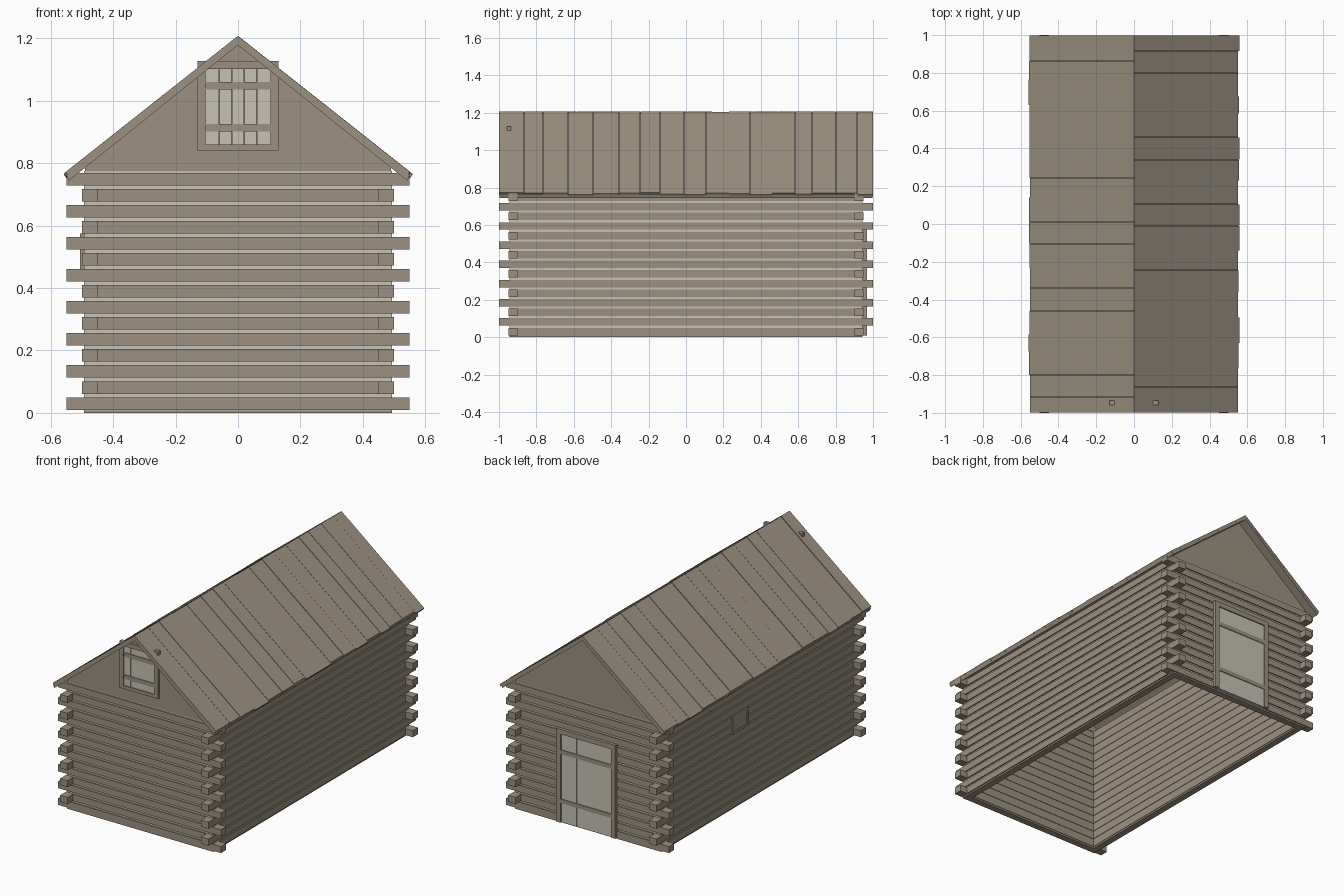
import bpy, random

random.seed(4)
cube = bpy.data.objects.get("Cube")
if cube:
    bpy.data.objects.remove(cube, do_unlink=True)


def material(name, rgb):
    m = bpy.data.materials.new(name)
    m.use_nodes = True
    m.diffuse_color = (*rgb, 1)
    m.node_tree.nodes["Principled BSDF"].inputs["Base Color"].default_value = (*rgb, 1)
    return m


WOOD = material("weathered_wood", (0.335, 0.285, 0.22))
PALE = material("pale_plaster", (0.57, 0.54, 0.46))


class Part:
    """Collects boxes and prisms into one named mesh object."""

    def __init__(self, name, mat):
        self.name, self.mat, self.verts, self.faces = name, mat, [], []

    def prism(self, outline, y0, y1):
        # Extrude an (x, z) outline along y
        n, b = len(outline), len(self.verts)
        self.verts += [(x, y, z) for y in (y0, y1) for x, z in outline]
        self.faces += [[b + i for i in range(n)], [b + n + i for i in reversed(range(n))]]
        for i in range(n):
            j = (i + 1) % n
            self.faces.append([b + j, b + i, b + n + i, b + n + j])

    def box(self, x0, x1, y0, y1, z0, z1):
        self.prism([(x0, z0), (x1, z0), (x1, z1), (x0, z1)], min(y0, y1), max(y0, y1))

    def build(self):
        import bmesh
        me = bpy.data.meshes.new(self.name)
        me.from_pydata(self.verts, [], self.faces)
        bm = bmesh.new()
        bm.from_mesh(me)
        bmesh.ops.recalc_face_normals(bm, faces=bm.faces)
        bm.to_mesh(me)
        bm.free()
        me.materials.append(self.mat)
        ob = bpy.data.objects.new(self.name, me)
        bpy.context.collection.objects.link(ob)


def walls(name, mat, ox, oy, ix, iy, z0, z1):
    # Four walls, open above and below
    p = Part(name, mat)
    for s in (-1, 1):
        p.box(-ox, ox, s * iy, s * oy, z0, z1)
        p.box(min(s * ix, s * ox), max(s * ix, s * ox), -iy, iy, z0, z1)
    p.build()


# Log walls: each row laps one way at the corners, the next row the other way
ROWS, PITCH, LOG = 15, 0.0513, 0.04
end_logs, side_logs = Part("end_wall_logs", WOOD), Part("side_wall_logs", WOOD)
for row in range(ROWS):
    z = 0.01 + row * PITCH
    end_x, side_y = (0.55, 0.9) if row % 2 == 0 else (0.45, 1.0)
    for s in (-1, 1):
        end_logs.box(-end_x, end_x, s * 0.9, s * 0.95, z, z + LOG)
        side_logs.box(s * 0.475 - 0.025, s * 0.475 + 0.025, -side_y, side_y, z, z + LOG)
end_logs.build()
side_logs.build()
walls("chinking", PALE, 0.493, 0.943, 0.47, 0.92, 0.005, 0.775)
walls("inner_lining", WOOD, 0.47, 0.92, 0.453, 0.903, 0, 0.775)
walls("sill", WOOD, 0.494, 0.944, 0.453, 0.903, 0, 0.008)

# Roof: a thin deck under planks of uneven length and height
RIDGE, SLOPE = 1.208, 0.79


def slab(part, s, top, reach, thick, y0, y1):
    eave = top - SLOPE * reach
    part.prism([(0, top), (s * reach, eave), (s * (reach - 0.008), eave - thick),
                (0, top - thick)], y0, y1)


deck = Part("roof_deck", WOOD)
for s in (-1, 1):
    slab(deck, s, RIDGE - 0.012, 0.55, 0.018, -0.998, 0.998)
deck.build()

PLANKS = [-1, -.865, -.765, -.63, -.495, -.36, -.245, -.14, -.01, .105, .23, .34, .46, .585, .675, .8, .915, 1]
for side, s in (("left", 1), ("right", -1)):
    roof = Part(side + "_roof_planks", WOOD)
    for y0, y1 in zip(PLANKS, PLANKS[1:]):
        if s < 0:
            y0, y1 = -y1, -y0
        slab(roof, s, RIDGE - random.uniform(0, 0.004), 0.555 + random.uniform(-0.006, 0.005),
             0.012, y0 + 0.001, y1 - 0.001)
    roof.build()

# Gable panels
for side, s in (("front", -1), ("back", 1)):
    gable = Part(side + "_gable", WOOD)
    peak = RIDGE - 0.025
    low = peak - SLOPE * 0.49
    gable.prism([(-0.49, 0.772), (0.49, 0.772), (0.49, low), (0, peak), (-0.49, low)],
                *sorted((s * 0.9, s * 0.943)))
    gable.build()


def shutter(name, s, edges, half, bar, z0, z1, out, bands):
    # Framed plank panel with cross battens, on the end wall at side s
    frame = Part(name + "_frame", WOOD)
    for t in (-1, 1):
        a, b = sorted((t * half, t * (half - bar)))
        frame.box(a, b, s * 0.935, s * out, z0, z1 - bar)
    frame.box(-half, half, s * 0.935, s * out, z1 - bar, z1)
    if s < 0:
        frame.box(bar - half, half - bar, s * 0.935, s * out, z0, z0 + 0.02)
    frame.build()
    leaf = Part(name + "_planks", PALE)
    for i, (a, b) in enumerate(zip(edges, edges[1:])):
        leaf.box(a + 0.0007, b - 0.0007, s * 0.935, s * (out - 0.007 - 0.001 * (i % 2)),
                 z0 + (0.02 if s < 0 else 0), z1 - bar)
    leaf.build()
    battens = Part(name + "_battens", WOOD)
    for z in bands:
        battens.box(edges[0], edges[-1], s * 0.935, s * (out - 0.003), z - 0.0125, z + 0.0125)
    battens.build()


# Loft hatch in the front gable, door in the back wall
shutter("loft_hatch", -1, [-.105, -.06, -.02, .02, .06, .105], 0.13, 0.026, 0.84, 1.127, 0.957, [0.913, 1.048])
shutter("door", 1, [-.17, .065, .17], 0.2, 0.03, 0.01, 0.58, 0.968, [0.14, 0.44])
hinges = Part("hatch_hinges", WOOD)
for z in (0.913, 1.048):
    hinges.box(-0.11, -0.103, -0.96, -0.95, z - 0.008, z + 0.008)
hinges.build()

# Small shuttered window on the right wall
window = Part("side_window_frame", WOOD)
for y0, y1, z0, z1 in ((.12, .27, .46, .475), (.12, .27, .56, .575),
                       (.12, .135, .475, .56), (.255, .27, .475, .56)):
    window.box(-0.506, -0.48, y0, y1, z0, z1)
window.build()
panel = Part("side_window_panel", WOOD)
panel.box(-0.503, -0.48, .135, .255, .475, .56)
panel.build()
